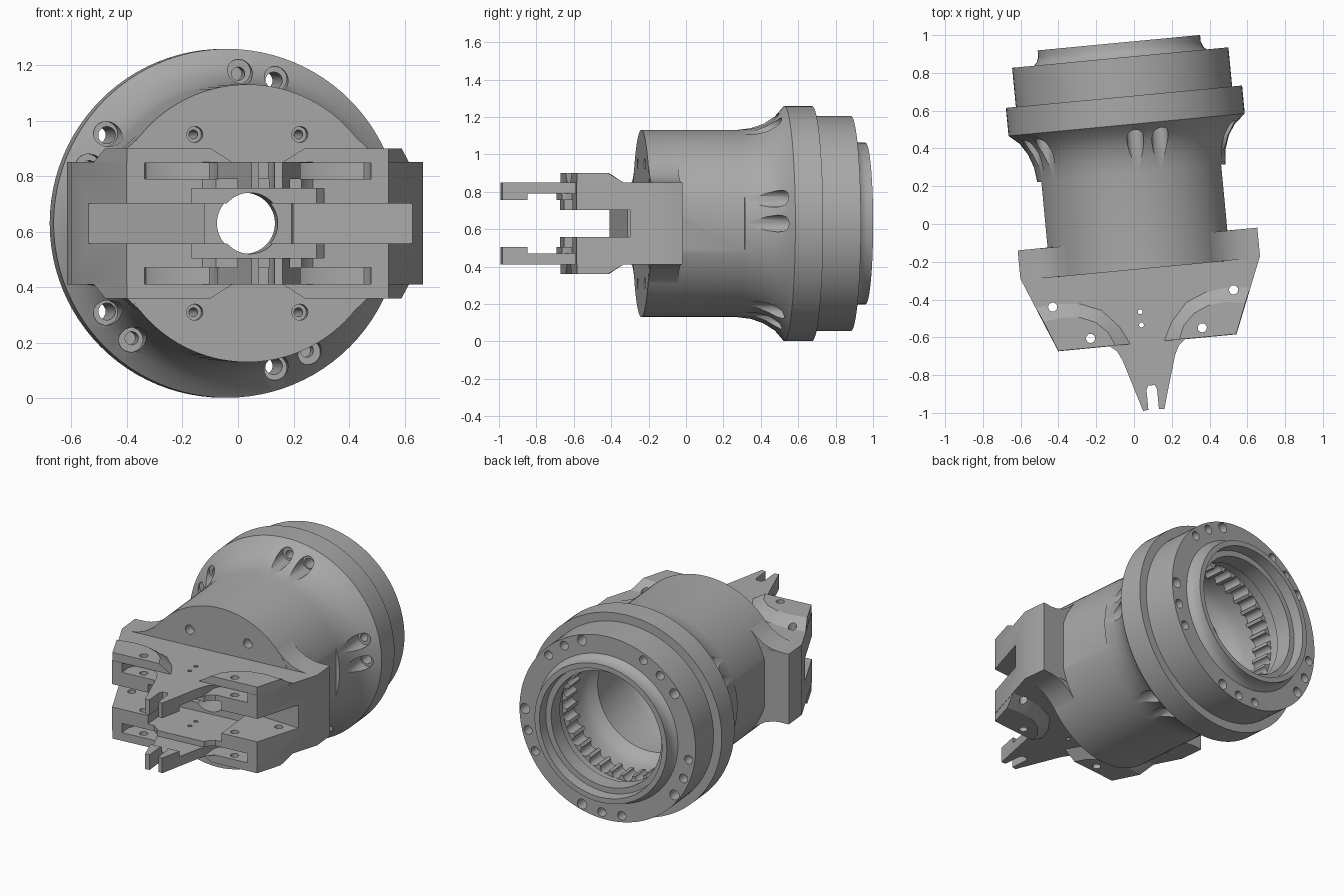
import bpy, bmesh, math
from mathutils import Matrix, Vector

cube = bpy.data.objects.get("Cube")
if cube:
    bpy.data.objects.remove(cube, do_unlink=True)

# The whole housing is turned slightly about the vertical
PLACE = Matrix.Translation((0.011, 0, 0.63)) @ Matrix.Rotation(math.radians(5.42), 4, 'Z')

grey = bpy.data.materials.new("machined_grey")
grey.use_nodes = True
colour = (0.4, 0.4, 0.4, 1)
grey.diffuse_color = colour
grey.node_tree.nodes["Principled BSDF"].inputs["Base Color"].default_value = colour


def make(name, bm):
    bmesh.ops.recalc_face_normals(bm, faces=bm.faces)
    me = bpy.data.meshes.new(name)
    bm.to_mesh(me)
    bm.free()
    me.materials.append(grey)
    ob = bpy.data.objects.new(name, me)
    bpy.context.collection.objects.link(ob)
    ob.matrix_world = PLACE
    return ob


def loft(bm, low, high, z0, z1):
    """Closed solid between two outlines with equal point counts."""
    a = [bm.verts.new((x, y, z0)) for x, y in low]
    b = [bm.verts.new((x, y, z1)) for x, y in high]
    n = len(a)
    bm.faces.new(a)
    bm.faces.new(b)
    for i in range(n):
        j = (i + 1) % n
        bm.faces.new((a[i], a[j], b[j], b[i]))


def box(bm, x0, x1, y0, y1, z0, z1):
    pts = [(x0, y0), (x1, y0), (x1, y1), (x0, y1)]
    loft(bm, pts, pts, z0, z1)


def rod(bm, centre, radius, length, axis='Y', segs=20):
    rot = Matrix.Rotation(math.pi / 2, 4, 'X') if axis == 'Y' else Matrix()
    bmesh.ops.create_cone(bm, cap_ends=True, segments=segs, radius1=radius, radius2=radius,
                          depth=length, matrix=Matrix.Translation(centre) @ rot)


def ring_rods(bm, angles, dist, y0, y1, radius):
    for deg in angles:
        a = math.radians(deg)
        rod(bm, (dist * math.cos(a), (y0 + y1) / 2, dist * math.sin(a)), radius, y1 - y0)


def lathe(profile, segs=96):
    bm = bmesh.new()
    rings = []
    for i in range(segs):
        a = 2 * math.pi * i / segs
        rings.append([bm.verts.new((r * math.cos(a), y, r * math.sin(a))) for y, r in profile])
    n = len(profile)
    for i in range(segs):
        p, q = rings[i], rings[(i + 1) % segs]
        for k in range(n):
            m = (k + 1) % n
            bm.faces.new((p[k], p[m], q[m], q[k]))
    return bm


def boolean(target, bm, op='DIFFERENCE'):
    tool = make("cutter", bm)
    tool.hide_render = True
    bpy.context.view_layer.update()
    mod = target.modifiers.new("cut", 'BOOLEAN')
    mod.operation = op
    mod.solver = 'EXACT'
    mod.object = tool
    bpy.context.view_layer.objects.active = target
    bpy.ops.object.modifier_apply(modifier=mod.name)
    bpy.data.objects.remove(tool, do_unlink=True)


def cutter(target, build):
    bm = bmesh.new()
    build(bm)
    boolean(target, bm)


def around(start, step=72):
    return [start + step * k for k in range(360 // step)]


# Barrel with flared flange, rear lip and stepped bore: (along axis, radius)
barrel = make("barrel_housing", lathe([
    (-.24, .11), (-.24, .5), (.27, .5), (.35, .51), (.42, .535), (.48, .573), (.528, .628),
    (.677, .628), (.677, .575), (.885, .575), (.885, .46), (.9, .443), (.93, .432),
    (.964, .432), (.964, .4), (.9, .395), (.9, .36), (.8, .36), (.8, .39), (.72, .39),
    (.72, .36), (.6, .36), (.6, .4), (.5, .4), (.44, .38), (.4, .34), (.1, .34),
    (0, .31), (-.08, .24), (-.12, .16), (-.13, .11)]))

# Flats on both flanks of the barrel
def flats(bm):
    for s in (-1, 1):
        xs = sorted((s * .478, s * .6))
        box(bm, *xs, -.3, .27, -.3, .3)
cutter(barrel, flats)

# Paired flutes, bolt holes and inner scallops
cutter(barrel, lambda bm: ring_rods(bm, around(0) + around(14), .547, .2, .51, .045))
cutter(barrel, lambda bm: ring_rods(bm, around(0), .54, .45, 1, .031))
cutter(barrel, lambda bm: ring_rods(bm, around(14), .54, .45, .62, .024))
cutter(barrel, lambda bm: ring_rods(bm, around(44) + around(58), .535, .82, 1, .027))
cutter(barrel, lambda bm: ring_rods(bm, around(0, 12), .362, .59, .73, .028))

# Four counterbored holes through the front wall
def face_holes(radius, y0, y1):
    def build(bm):
        for sx in (-1, 1):
            for sz in (-1, 1):
                rod(bm, (sx * .19, (y0 + y1) / 2, sz * .32), radius, y1 - y0)
    return build
cutter(barrel, face_holes(.029, -.3, -.18))
cutter(barrel, face_holes(.016, -.22, .12))

# Bracket outline: cheeks, arms and forked nose, mirrored left to right
half = [(.45, -.235), (.45, -.08), (.637, -.08), (.637, -.231), (.474, -.632), (.2, -.632),
        (.165, -.66), (.14, -.71), (.056, -.99), (.028, -.985), (.028, -.88), (.018, -.858)]
outline = half + [(-x, y) for x, y in reversed(half)]
bm = bmesh.new()
loft(bm, outline, outline, -.22, .22)
bracket = make("clevis_bracket", bm)

# Raised pads on the arms, above and below
pad_low = [(.08, -.63), (.13, -.53), (.22, -.43), (.33, -.385), (.45, -.37), (.575, -.38), (.473, -.63)]
pad_top = [(.17, -.63), (.2, -.56), (.26, -.5), (.34, -.465), (.43, -.455), (.536, -.47), (.473, -.63)]
bm = bmesh.new()
for sx in (-1, 1):
    for sz in (-1, 1):
        loft(bm, [(sx * x, y) for x, y in pad_low], [(sx * x, y) for x, y in pad_top],
             sz * .213, sz * .27)
boolean(bracket, bm, 'UNION')

# Gap between the plates, with a shallow V back wall
def gap(bm):
    side = [(.16, -.2), (.16, -.3), (.66, -.366), (.66, -1.1)]
    pts = side + [(-x, y) for x, y in reversed(side)]
    loft(bm, pts, pts, -.072, .072)
cutter(bracket, gap)

# Wider relief behind the nose, thinned nose and central bore
cutter(bracket, lambda bm: box(bm, -.24, .24, -1.1, -.34, -.125, .125))
cutter(bracket, lambda bm: loft(bm, *[[(x, y) for x, y in
       ((-.3, -.86), (.3, -.86), (.3, -.68), (-.3, -.68))]] * 2, -.16, .16))
cutter(bracket, lambda bm: rod(bm, (0, -.35, 0), .11, .4, segs=64))

# Slots in the arm fronts, rounded at the inner corners
def arm_slots(bm):
    plan = [(.15, -.7), (.41, -.7), (.41, -.56), (.395, -.53), (.36, -.515),
            (.2, -.515), (.165, -.53), (.15, -.56)]
    for sx in (-1, 1):
        for sz in (-1, 1):
            pts = [(sx * x, y) for x, y in plan]
            loft(bm, pts, pts, sz * .16, sz * .218)
cutter(bracket, arm_slots)

# Pin holes through both plates and small dowel holes
def pins(bm):
    for sx in (-1, 1):
        rod(bm, (sx * .481, -.396, 0), .024, .8, 'Z')
        rod(bm, (sx * .297, -.58, 0), .024, .8, 'Z')
    for y in (-.465, -.535):
        rod(bm, (-.022, y, 0), .013, .8, 'Z', 12)
cutter(bracket, pins)

# Concave fairings blending the barrel into the cheeks
arc = [(.34, .2), (.34, .366), (.39, .313), (.43, .275), (.48, .243), (.53, .226), (.58, .219), (.58, .2)]
bm = bmesh.new()
for sx in (-1, 1):
    for sz in (-1, 1):
        f = bm.faces.new([bm.verts.new((sx * x, -.239, sz * z)) for x, z in arc])
        ext = bmesh.ops.extrude_face_region(bm, geom=[f], use_keep_orig=True)
        moved = [g for g in ext["geom"] if isinstance(g, bmesh.types.BMVert)]
        bmesh.ops.translate(bm, verts=moved, vec=Vector((0, .158, 0)))
fairing = make("cheek_fairings", bm)
boolean(fairing, lathe([(-.2, .02), (-.2, .4), (.3, .4), (.3, .02)]))

# Smooth curved surfaces, keep machined edges sharp
for ob in (barrel, bracket, fairing):
    bpy.ops.object.select_all(action='DESELECT')
    ob.select_set(True)
    bpy.context.view_layer.objects.active = ob
    bpy.ops.object.shade_smooth_by_angle(angle=math.radians(30))
